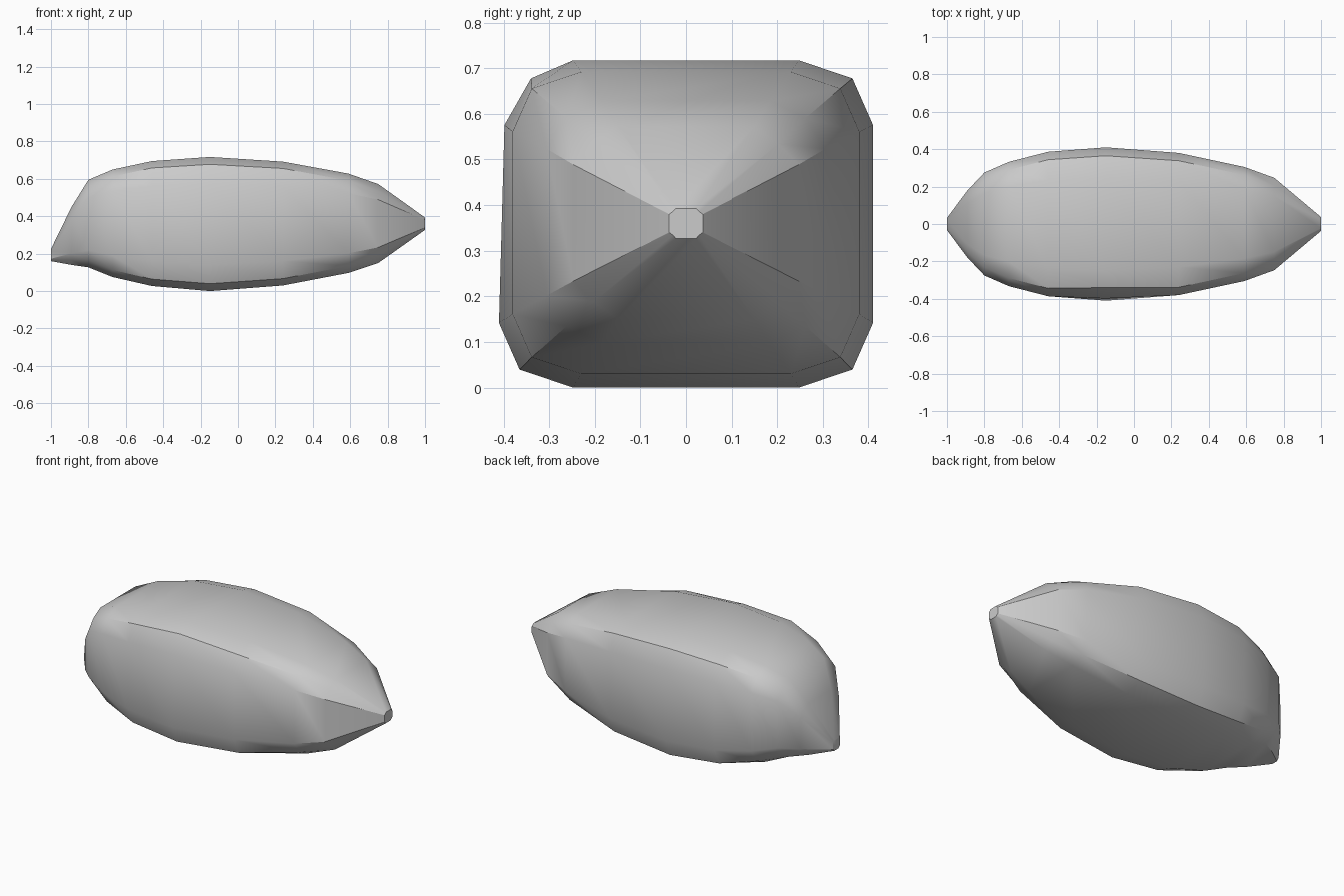
import bpy, bmesh, math

if "Cube" in bpy.data.objects:
    bpy.data.objects.remove(bpy.data.objects["Cube"])

# Body stations: x, half width, bottom z, top z, corner fullness
STATIONS = [
    (-1.00, 0.033, 0.160, 0.225, 0.78),
    (-0.89, 0.180, 0.140, 0.450, 0.83),
    (-0.80, 0.275, 0.127, 0.595, 0.84),
    (-0.67, 0.332, 0.075, 0.650, 0.87),
    (-0.46, 0.386, 0.027, 0.695, 0.89),
    (-0.15, 0.410, 0.000, 0.717, 0.89),
    (0.24, 0.380, 0.030, 0.692, 0.89),
    (0.59, 0.305, 0.097, 0.628, 0.86),
    (0.75, 0.247, 0.150, 0.572, 0.82),
    (1.00, 0.037, 0.327, 0.393, 0.78),
]


def section(corner):
    """Twelve-sided rounded square in unit size, counter-clockwise."""
    quarter = [(1.0, 0.605), (corner, corner), (0.605, 1.0)]
    pts = []
    for _ in range(4):
        pts += quarter
        quarter = [(-v, u) for u, v in quarter]
    return pts


# Seed-shaped body lofted through the stations
bm = bmesh.new()
rings = []
for x, w, z0, z1, corner in STATIONS:
    mid, half = (z0 + z1) / 2, (z1 - z0) / 2
    rings.append([bm.verts.new((x, u * w, mid + v * half)) for u, v in section(corner)])
for a, b in zip(rings, rings[1:]):
    for i in range(12):
        j = (i + 1) % 12
        bm.faces.new((a[i], a[j], b[j], b[i]))
bm.faces.new(rings[0])
bm.faces.new(rings[-1])

# Slight dent along the upper front flank at the widest station
rings[5][4].co.y += 0.025
rings[5][5].co.y += 0.012

bmesh.ops.recalc_face_normals(bm, faces=bm.faces[:])
mesh = bpy.data.meshes.new("seed_body")
bm.to_mesh(mesh)
bm.free()
body = bpy.data.objects.new("seed_body", mesh)
bpy.context.collection.objects.link(body)
bpy.context.view_layer.objects.active = body
body.select_set(True)
bpy.ops.object.shade_smooth_by_angle(angle=math.radians(32))
